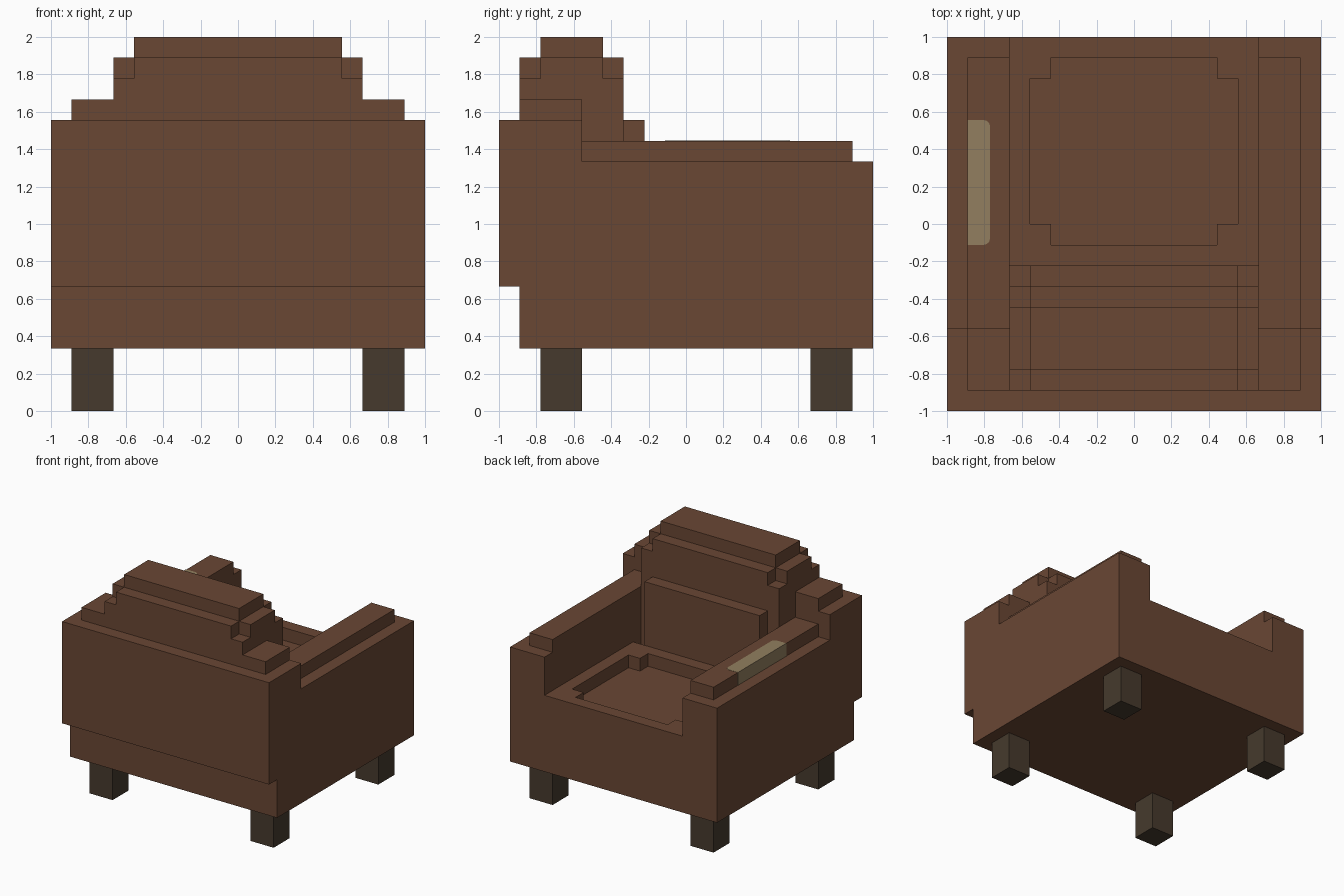
import bpy, bmesh
from math import sin, cos, pi
from mathutils import Vector

U = 1 / 9  # block size; every part is laid out on this lattice

cube = bpy.data.objects.get("Cube")
if cube:
    bpy.data.objects.remove(cube, do_unlink=True)


def material(name, rgb):
    m = bpy.data.materials.new(name)
    m.use_nodes = True
    m.diffuse_color = (*rgb, 1)
    m.node_tree.nodes["Principled BSDF"].inputs["Base Color"].default_value = (*rgb, 1)
    return m


leather = material("brown_leather", (0.144, 0.063, 0.034))
wood = material("dark_wood", (0.061, 0.042, 0.026))
beige = material("beige_plastic", (0.287, 0.212, 0.115))


def prism(name, axis, profile, lo, hi, mat):
    """Extrude a closed profile along an axis, in block units."""
    place = {"x": lambda a, b, h: (h, a, b), "z": lambda a, b, h: (a, b, h)}[axis]
    bm = bmesh.new()
    face = bm.faces.new([bm.verts.new(Vector(place(a, b, lo)) * U) for a, b in profile])
    top = bmesh.ops.extrude_face_region(bm, geom=[face])["geom"]
    shift = Vector(place(0, 0, hi - lo)) * U
    bmesh.ops.translate(bm, vec=shift, verts=[v for v in top if isinstance(v, bmesh.types.BMVert)])
    bmesh.ops.recalc_face_normals(bm, faces=bm.faces)
    mesh = bpy.data.meshes.new(name)
    bm.to_mesh(mesh)
    bm.free()
    mesh.materials.append(mat)
    obj = bpy.data.objects.new(name, mesh)
    bpy.context.collection.objects.link(obj)
    return obj


def box(name, x, y, z, mat=leather):
    return prism(name, "z", [(x[0], y[0]), (x[1], y[0]), (x[1], y[1]), (x[0], y[1])], *z, mat)


def mirrored(obj):
    """Repeat a left-hand part on the right."""
    mod = obj.modifiers.new("Mirror", "MIRROR")
    mod.use_axis[0] = True
    mod.use_mirror_merge = False


# Body between the arms: base, seat floor and backrest in one side profile
prism("body", "x", [(-8, 3), (9, 3), (9, 8), (-3, 8), (-3, 16), (-8, 16),
                    (-8, 14), (-9, 14), (-9, 6), (-8, 6)], -6, 6, leather)

# Stepped crown of the backrest
box("backrest_crown", (-5, 5), (-8, -3), (16, 17))
mirrored(box("crown_end", (5, 6), (-7, -4), (16, 17)))
box("crown_top", (-5, 5), (-7, -4), (17, 18))
box("back_cushion", (-5, 5), (-3, -2), (8, 14))

# Raised rim around the sunken seat, one half mirrored
mirrored(prism("seat_rim", "z", [(0, -2), (6, -2), (6, 9), (0, 9), (0, 8), (4, 8), (4, 7),
                                 (5, 7), (5, 0), (4, 0), (4, -1), (0, -1)], 8, 9, leather))

# Arms with rear wings and raised pads
mirrored(prism("arm", "x", [(-8, 3), (9, 3), (9, 12), (-5, 12), (-5, 14),
                            (-9, 14), (-9, 6), (-8, 6)], 6, 9, leather))
mirrored(box("arm_pad", (6, 8), (-5, 8), (12, 13)))
mirrored(box("wing_pad", (6, 8), (-8, -5), (14, 15)))

# Legs
for name, y in (("front_leg", -7), ("rear_leg", 6)):
    mirrored(box(name, (6, 8), (y, y + 2), (0, 3), wood))

# Remote control set flush into the right arm pad, inner corners rounded
r = 0.3
inner, near, far = -6.93, -1, 5
arc = [i * pi / 8 for i in range(5)]
outline = [(-8.02, near)]
outline += [(inner - r + r * sin(t), near + r - r * cos(t)) for t in arc]
outline += [(inner - r + r * cos(t), far - r + r * sin(t)) for t in arc]
outline += [(-8.02, far)]
prism("remote_control", "z", outline, 12, 13.02, beige)
